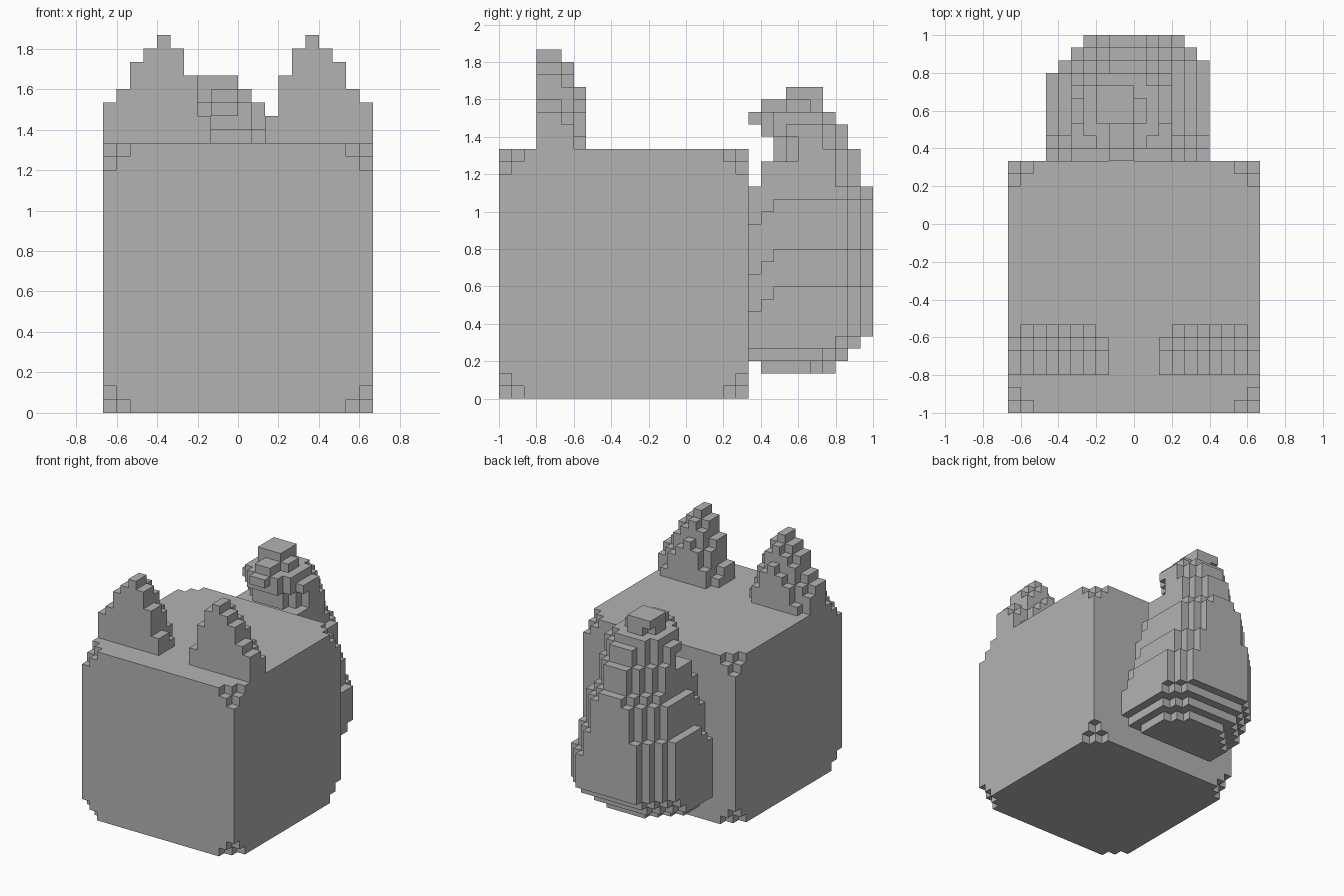
import bpy, bmesh, math
from itertools import product

cube = bpy.data.objects.get("Cube")
if cube:
    bpy.data.objects.remove(cube, do_unlink=True)

U = 1 / 15  # edge of one block

grey = bpy.data.materials.new("plain grey")
grey.use_nodes = True
grey.diffuse_color = (0.45, 0.45, 0.45, 1)
grey.node_tree.nodes["Principled BSDF"].inputs["Base Color"].default_value = (0.45, 0.45, 0.45, 1)


def block_object(name, cells, touching=()):
    """Skin a set of unit cells, leaving out faces hidden by neighbours."""
    bm = bmesh.new()
    corners = {}

    def vert(p):
        if p not in corners:
            corners[p] = bm.verts.new([c * U for c in p])
        return corners[p]

    for cell in sorted(cells):
        for axis, side in product(range(3), (0, 1)):
            near = list(cell)
            near[axis] += 1 if side else -1
            if tuple(near) in cells or tuple(near) in touching:
                continue
            loop = []
            for du, dv in ((0, 0), (1, 0), (1, 1), (0, 1)):
                p = list(cell)
                p[axis] += side
                p[(axis + 1) % 3] += du
                p[(axis + 2) % 3] += dv
                loop.append(vert(tuple(p)))
            bm.faces.new(loop if side else loop[::-1])
    # merge flat areas into single faces
    bmesh.ops.dissolve_limit(bm, angle_limit=math.radians(1), verts=bm.verts[:], edges=bm.edges[:])
    mesh = bpy.data.meshes.new(name)
    bm.to_mesh(mesh)
    bm.free()
    mesh.materials.append(grey)
    obj = bpy.data.objects.new(name, mesh)
    bpy.context.collection.objects.link(obj)
    return obj


# Body: a big cube with every corner nibbled away
def from_end(i, low, high):
    return min(i - low, high - i)


body = {(x, y, z) for x, y, z in product(range(-10, 10), range(-15, 5), range(20))
        if from_end(x, -10, 9) + from_end(y, -15, 4) + from_end(z, 0, 19) > 1}
block_object("body", body)

# Ears: stepped triangle, lower towards the back
profile = [2, 5, 7, 8, 7, 6, 4, 3]
drop = {-12: 0, -11: 0, -10: 1, -9: 3}
left_ear = {(i + 2, y, 20 + k) for i, h in enumerate(profile)
            for y, d in drop.items() for k in range(h - d)}
block_object("left_ear", left_ear, body)
block_object("right_ear", {(-1 - x, y, z) for x, y, z in left_ear}, body)


# Tail: rounded teardrop that curls forward at the tip
def pick(z, steps):
    return next(value for top, value in steps if z <= top)


front_steps = [(2, 6), (16, 5), (18, 6), (20, 7), (21, 6), (22, 5), (23, 6), (24, 8)]
back_steps = [(2, 11), (3, 12), (4, 13), (16, 14), (19, 13), (21, 12), (22, 11), (24, 10)]
width_steps = [(2, 3), (3, 4), (8, 5), (11, 4), (15, 3), (21, 2), (22, 1), (23, 0), (24, -1)]

tail = set()
for z in range(2, 25):
    y0, y1 = pick(z, front_steps), pick(z, back_steps)
    for y in range(y0, y1 + 1):
        lean = max(0, 7 - y) if 4 < z < 19 else 0
        right = pick(z + lean, width_steps)
        left = -3 if z == 24 else max(-7, -3 - right)
        if z > 18:  # round the front of the curl
            trim = max(0, y0 + 2 - y) if z < 24 else 0
            right, left = right - trim, left + trim
        if z < 22:  # round the back
            right -= max(0, y - y1 + 2)
            left += max(0, y - y1 + 3)
        if z in (22, 23):
            right -= max(0, y - y1 + 1)
            left += max(0, y - y1 + 1)
        left, right = min(left, -2), max(right, -1)
        tail |= {(x, y, z) for x in range(left, right + 1)}
block_object("tail", tail, body)
